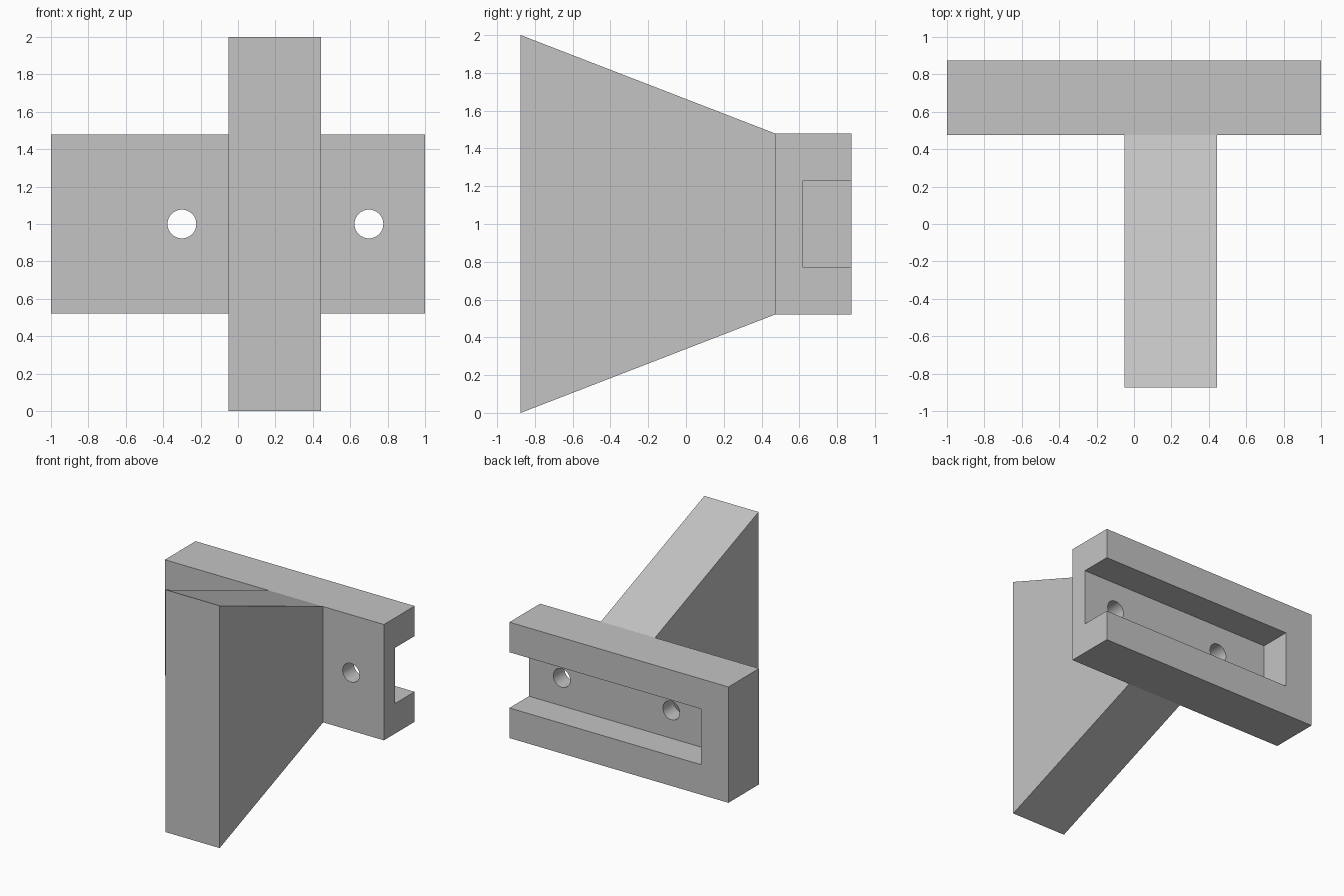
import bpy
import bmesh
from mathutils import Vector

cube = bpy.data.objects.get("Cube")
if cube:
    bpy.data.objects.remove(cube, do_unlink=True)

grey = bpy.data.materials.new("plain_grey")
grey.use_nodes = True
COLOUR = (0.55, 0.55, 0.55, 1)
grey.diffuse_color = COLOUR
grey.node_tree.nodes["Principled BSDF"].inputs["Base Color"].default_value = COLOUR


def extrude_profile(name, points, vector):
    """Solid made by pushing a flat outline along a vector."""
    bm = bmesh.new()
    face = bm.faces.new([bm.verts.new(p) for p in points])
    out = bmesh.ops.extrude_face_region(bm, geom=[face])
    moved = [v for v in out["geom"] if isinstance(v, bmesh.types.BMVert)]
    bmesh.ops.translate(bm, verts=moved, vec=Vector(vector))
    bmesh.ops.recalc_face_normals(bm, faces=bm.faces)
    mesh = bpy.data.meshes.new(name)
    bm.to_mesh(mesh)
    bm.free()
    mesh.materials.append(grey)
    obj = bpy.data.objects.new(name, mesh)
    bpy.context.collection.objects.link(obj)
    return obj


def box(name, x0, x1, y0, y1, z0, z1):
    base = [(x0, y0, z0), (x1, y0, z0), (x1, y1, z0), (x0, y1, z0)]
    return extrude_profile(name, base, (0, 0, z1 - z0))


def activate(obj):
    bpy.ops.object.select_all(action="DESELECT")
    obj.select_set(True)
    bpy.context.view_layer.objects.active = obj


def cut(target, cutter):
    cutter.hide_render = True
    mod = target.modifiers.new("cut", "BOOLEAN")
    mod.operation = "DIFFERENCE"
    mod.solver = "EXACT"
    mod.object = cutter
    activate(target)
    bpy.ops.object.modifier_apply(modifier=mod.name)
    bpy.data.objects.remove(cutter, do_unlink=True)


BACK, JOIN = 0.875, 0.475
LOW, HIGH = 0.522, 1.478

# Mounting plate with a slot in its back, open at the left end
plate = box("mounting_plate", -1, 1, JOIN, BACK, LOW, HIGH)
cut(plate, box("slot_cutter", -0.75, 1.2, 0.62, 1.1, 0.77, 1.23))

# Two screw holes through the slot floor
for x in (-0.3, 0.7):
    bpy.ops.mesh.primitive_cylinder_add(
        vertices=48, radius=0.077, depth=0.5,
        location=(x, 0.55, 1), rotation=(1.570796, 0, 0))
    hole = bpy.context.object
    hole.data.materials.append(grey)
    cut(plate, hole)

activate(plate)
bpy.ops.object.shade_smooth_by_angle()

# Tapered arm widening toward the front
outline = [(-0.05, -BACK, 0), (-0.05, JOIN, LOW),
           (-0.05, JOIN, HIGH), (-0.05, -BACK, 2)]
extrude_profile("tapered_arm", outline, (0.495, 0, 0))
